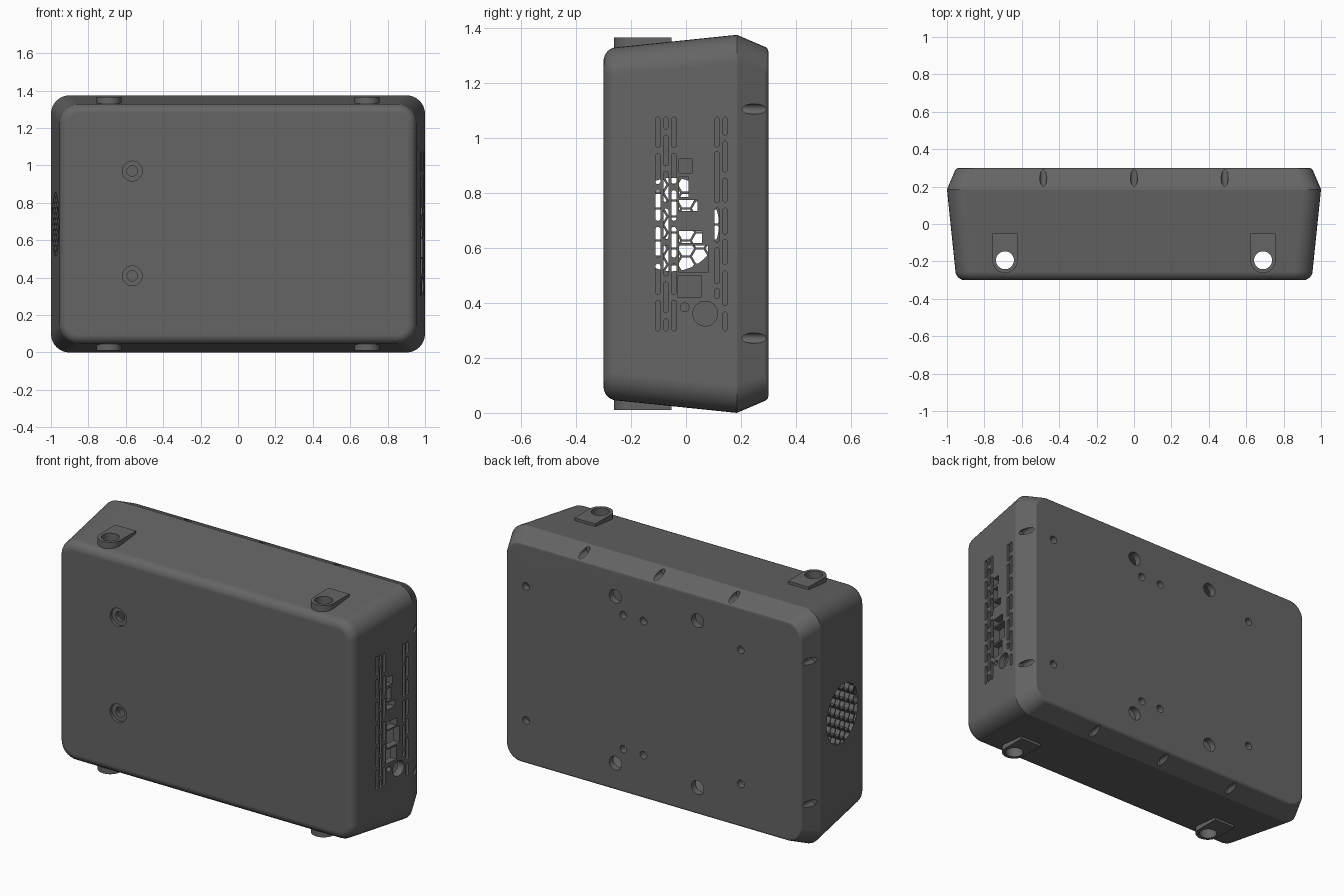
import bpy, bmesh
from math import sin, cos, pi, radians, sqrt

if "Cube" in bpy.data.objects:
    bpy.data.objects.remove(bpy.data.objects["Cube"])

HX, HZ, SEAM = 1.0, 0.6875, 0.185      # half width, half height, y of the seam
dark = bpy.data.materials.new("dark_grey")
dark.diffuse_color = (0.13, 0.13, 0.13, 1)
dark.use_nodes = True
dark.node_tree.nodes["Principled BSDF"].inputs["Base Color"].default_value = dark.diffuse_color


def finish(bm, name):
    bmesh.ops.recalc_face_normals(bm, faces=bm.faces)
    me = bpy.data.meshes.new(name)
    bm.to_mesh(me)
    bm.free()
    ob = bpy.data.objects.new(name, me)
    bpy.context.collection.objects.link(ob)
    return ob


def skin(bm, rings):
    """Bridge equal-sized rings of points and cap both ends."""
    vs = [[bm.verts.new(p) for p in r] for r in rings]
    n = len(vs[0])
    for a, b in zip(vs, vs[1:]):
        for i in range(n):
            j = (i + 1) % n
            bm.faces.new((a[i], a[j], b[j], b[i]))
    bm.faces.new(vs[0][::-1])
    bm.faces.new(vs[-1])


def ring(y, inset, r):
    """Rounded rectangle in the xz plane."""
    w, h = HX - inset - r, HZ - inset - r
    pts = []
    for k, (sx, sz) in enumerate([(1, 1), (-1, 1), (-1, -1), (1, -1)]):
        for i in range(9):
            a = (k + i / 8) * pi / 2
            pts.append((sx * w + r * cos(a), y, HZ + sz * h + r * sin(a)))
    return pts


def circle(u, v, r, n=24):
    return [(u + r * cos(2 * pi * i / n), v + r * sin(2 * pi * i / n)) for i in range(n)]


def rect(u0, u1, v0, v1):
    return [(u0, v0), (u1, v0), (u1, v1), (u0, v1)]


def slot(u, v0, v1, r=0.009):
    top = [(u + r * cos(i * pi / 6), v1 - r + r * sin(i * pi / 6)) for i in range(7)]
    return top + [(u - r * cos(i * pi / 6), v0 + r - r * sin(i * pi / 6)) for i in range(7)]


def prism(bm, axis, pts, a, b):
    place = {'x': lambda u, v, t: (t, u, v),
             'y': lambda u, v, t: (u, t, v),
             'z': lambda u, v, t: (u, v, t)}[axis]
    skin(bm, [[place(u, v, t) for u, v in pts] for t in (a, b)])


def cut(ob, bm, operation='DIFFERENCE'):
    cutter = finish(bm, "cutter")
    cutter.hide_render = True
    m = ob.modifiers.new("cut", 'BOOLEAN')
    m.operation, m.solver, m.object = operation, 'EXACT', cutter
    bpy.context.view_layer.objects.active = ob
    bpy.ops.object.modifier_apply(modifier=m.name)
    bpy.data.objects.remove(cutter)


def smooth(ob):
    bpy.ops.object.select_all(action='DESELECT')
    ob.select_set(True)
    bpy.context.view_layer.objects.active = ob
    bpy.ops.object.shade_smooth_by_angle(angle=radians(20))
    wn = ob.modifiers.new("flat_panels", 'WEIGHTED_NORMAL')
    wn.keep_sharp = True
    ob.data.materials.clear()
    ob.data.materials.append(dark)


# Hollow main body, tapering to a filleted front
bm = bmesh.new()
chain = []
for i in range(6, -1, -1):
    a = i / 6 * pi / 2
    f = 0.05 * (1 - cos(a))
    chain.append(ring(-0.25 - 0.05 * sin(a), 0.045 + f, 0.1 - f))
chain += [ring(SEAM, 0, 0.1), ring(SEAM, 0.04, 0.06), ring(-0.26, 0.086, 0.06)]
skin(bm, chain)
body = finish(bm, "case_body")

# Round honeycomb fan grille on the left: hexagons trimmed to a circle
cy, cz, R, p = -0.05, 0.685, 0.17, 0.058
bm = bmesh.new()
for i in range(-4, 5):
    for j in range(-4, 5):
        u, v = cy + p * i * sqrt(3) / 2, cz + p * (j + 0.5 * (i % 2))
        prism(bm, 'x', circle(u, v, (p - 0.008) / sqrt(3), 6), -1.1, -0.9)
grille = finish(bm, "grille_cutter")
grille.hide_render = True
bm = bmesh.new()
prism(bm, 'x', circle(cy, cz, R, 48), -1.2, -0.8)
cut(grille, bm, 'INTERSECT')

bm = bmesh.new()
bm.from_mesh(grille.data)
bpy.data.objects.remove(grille)

# Side vents: staggered slots on the right
lo, hi, step, gap = 0.298, 1.076, 0.1335, 0.022
for y, shift in [(-0.102, 0), (-0.073, 0.5), (-0.044, 0)]:
    for k in range(7):
        z0 = max(lo, lo + (k - shift) * step)
        z1 = min(hi, lo + (k - shift) * step + step - gap)
        if z1 - z0 > 0.025:
            prism(bm, 'x', slot(y, z0, z1), 0.9, 1.1)
for z0, z1 in [(0.967, 1.076), (0.764, 0.95), (0.62, 0.745), (0.47, 0.60), (0.415, 0.453)]:
    prism(bm, 'x', slot(0.113, z0, z1), 0.9, 1.1)
for z0, z1 in [(1.01, 1.076), (0.876, 0.989), (0.767, 0.854), (0.65, 0.745),
               (0.54, 0.63), (0.39, 0.516), (0.298, 0.367)]:
    prism(bm, 'x', slot(0.142, z0, z1), 0.9, 1.1)
# Connector openings on the right
for r in [(-0.026, 0.022, 0.873, 0.924), (-0.026, 0.01, 0.785, 0.858),
          (-0.026, 0.042, 0.735, 0.775), (-0.026, 0.058, 0.617, 0.662),
          (-0.026, 0.08, 0.51, 0.609), (-0.03, 0.055, 0.42, 0.50)]:
    prism(bm, 'x', rect(*r), 0.9, 1.1)
prism(bm, 'x', circle(-0.005, 0.384, 0.016), 0.9, 1.1)
prism(bm, 'x', circle(0.07, 0.361, 0.045, 32), 0.9, 1.1)

# Counterbored holes on the front
for z in (0.41, 0.97):
    skin(bm, [[(u, y, v) for u, v in circle(-0.565, z, r, 32)]
              for y, r in [(-0.32, 0.053), (-0.283, 0.053), (-0.283, 0.028), (-0.2, 0.028)]])

# Vertical holes through the mounting lugs
for s in (-1, 1):
    for a, b in [(-0.1, 0.2), (1.175, 1.475)]:
        prism(bm, 'z', circle(0.69 * s, -0.194, 0.048, 32), a, b)
cut(body, bm)
smooth(body)

# Back cover with chamfered rim
bm = bmesh.new()
skin(bm, [ring(0.3, 0.062, 0.075), ring(0.297, 0.052, 0.085), ring(0.29, 0.045, 0.09),
          ring(SEAM, 0, 0.1), ring(SEAM, 0.06, 0.05), ring(0.26, 0.08, 0.05)])
cover = finish(bm, "back_cover")
bm = bmesh.new()
for s in (-1, 1):
    # Screw notches around the rim
    for x in (-0.485, 0, 0.485):
        prism(bm, 'y', circle(x, HZ + s * 0.661, 0.019), 0.2, 0.35)
    for z in (0.272, 1.105):
        prism(bm, 'y', circle(s * 0.973, z, 0.019), 0.2, 0.35)
    # Small and large holes in the back face
    for x in (0.825, 0.195, 0.065, -0.565):
        prism(bm, 'y', circle(x, 0.69 + s * 0.392, 0.022), 0.22, 0.35)
    for x in (0.247, -0.285):
        prism(bm, 'y', circle(x, 0.69 + s * 0.488, 0.04), 0.22, 0.35)
cut(cover, bm)
smooth(cover)

# Mounting lugs: round-ended tabs on top and bottom
for s, side in [(-1, "left"), (1, "right")]:
    for z0, z1, level in [(1.31, 1.366, "top"), (0.01, 0.065, "bottom")]:
        x, r = 0.69 * s, 0.067
        arc = [(x + r * cos(pi + i * pi / 16), -0.195 + r * sin(pi + i * pi / 16))
               for i in range(17)]
        bm = bmesh.new()
        prism(bm, 'z', arc + [(x + r, -0.052), (x - r, -0.052)], z0, z1)
        lug = finish(bm, f"mounting_lug_{level}_{side}")
        bm = bmesh.new()
        prism(bm, 'z', circle(x, -0.194, 0.048, 32), z0 - 0.1, z1 + 0.1)
        cut(lug, bm)
        smooth(lug)
